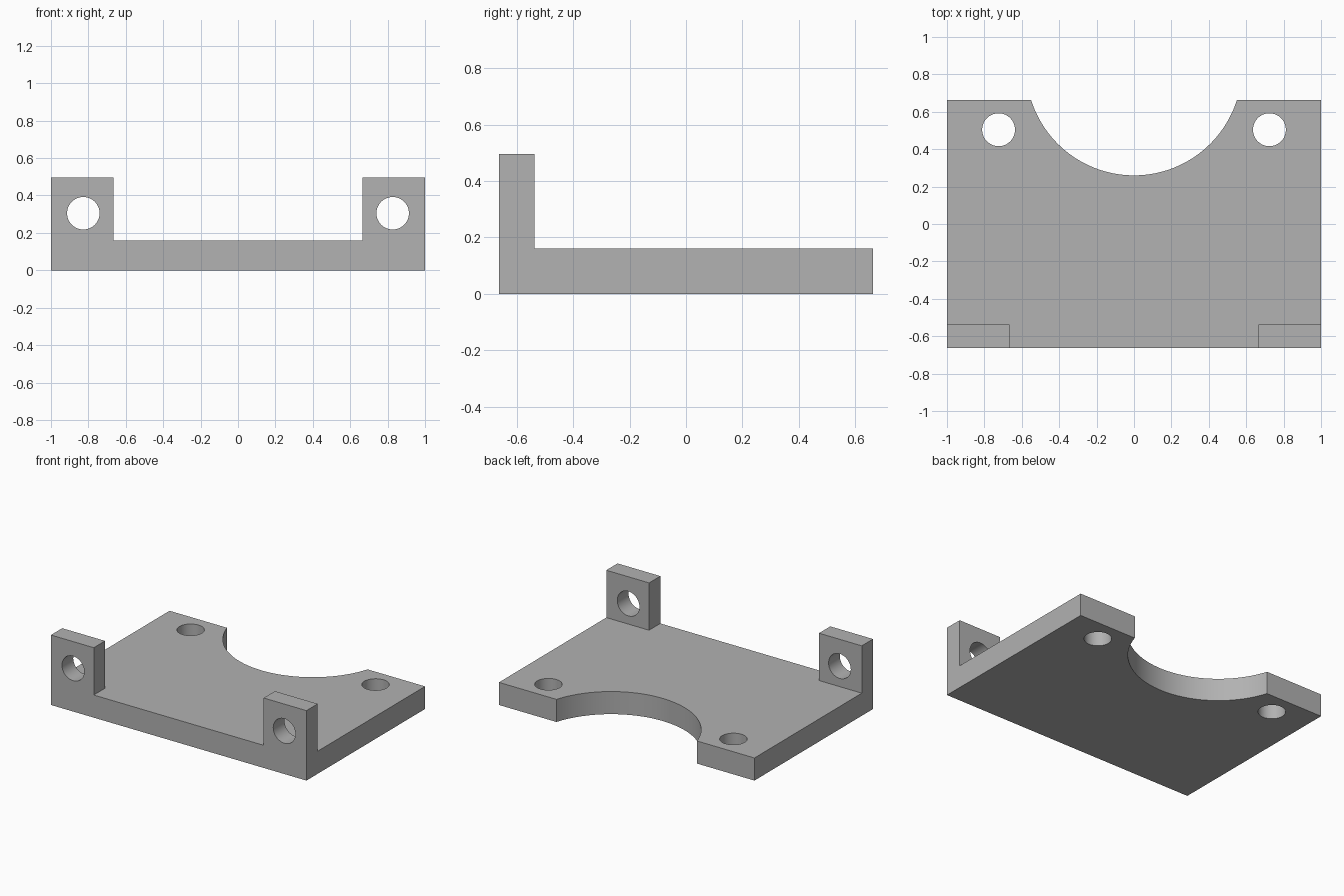
import bpy
import bmesh
import math

W, D = 1.0, 0.663            # half width, half depth
PLATE_H, TAB_H = 0.16, 0.495
TAB_IN, TAB_BACK = 0.665, -0.537

old = bpy.data.objects.get("Cube")
if old:
    bpy.data.objects.remove(old, do_unlink=True)

grey = bpy.data.materials.new("plain grey")
grey.use_nodes = True
colour = (0.445, 0.445, 0.445, 1)
grey.diffuse_color = colour
for node in grey.node_tree.nodes:
    if node.type == 'BSDF_PRINCIPLED':
        node.inputs["Base Color"].default_value = colour


def block(name, low, high):
    """Box between two opposite corners."""
    size = [h - l for l, h in zip(low, high)]
    centre = [(l + h) / 2 for l, h in zip(low, high)]
    bpy.ops.mesh.primitive_cube_add(size=1, location=centre)
    obj = bpy.context.object
    obj.name = name
    obj.scale = size
    bpy.ops.object.transform_apply(location=True, rotation=True, scale=True)
    obj.data.materials.append(grey)
    return obj


def drill(name, centre, radius, sides, along_y=False):
    """Cylinder used as a cutter."""
    turn = math.pi / 2 if along_y else 0
    bpy.ops.mesh.primitive_cylinder_add(vertices=sides, radius=radius, depth=1,
                                        location=centre, rotation=(turn, 0, 0))
    obj = bpy.context.object
    obj.name = name
    obj.hide_render = True
    obj.data.materials.append(grey)
    return obj


def combine(target, other, operation):
    """Apply a boolean and discard the second object."""
    mod = target.modifiers.new(other.name, 'BOOLEAN')
    mod.operation = operation
    mod.solver = 'EXACT'
    mod.object = other
    bpy.context.view_layer.objects.active = target
    bpy.ops.object.modifier_apply(modifier=mod.name)
    bpy.data.objects.remove(other, do_unlink=True)


# Base plate
bracket = block("mounting_bracket", (-W, -D, 0), (W, D, PLATE_H))

# Upright front tabs, plus the holes through tabs and rear corners
for side in (-1, 1):
    xs = sorted((side * TAB_IN, side * W))
    tab = block("tab", (xs[0], -D, PLATE_H / 2), (xs[1], TAB_BACK, TAB_H))
    combine(bracket, tab, 'UNION')
    combine(bracket, drill("tab_hole", (side * 0.827, -0.6, 0.305), 0.087, 48, True),
            'DIFFERENCE')
    combine(bracket, drill("plate_hole", (side * 0.724, 0.504, 0), 0.088, 48),
            'DIFFERENCE')

# Round notch in the rear edge
combine(bracket, drill("rear_notch", (0, 0.837, 0), 0.577, 128), 'DIFFERENCE')

# Merge coplanar faces and shade the curved walls smoothly
bm = bmesh.new()
bm.from_mesh(bracket.data)
bmesh.ops.remove_doubles(bm, verts=bm.verts, dist=0.0001)
bmesh.ops.dissolve_limit(bm, angle_limit=math.radians(0.5),
                         verts=bm.verts, edges=bm.edges)
bm.to_mesh(bracket.data)
bm.free()

bpy.ops.object.select_all(action='DESELECT')
bracket.select_set(True)
bpy.context.view_layer.objects.active = bracket
bpy.ops.object.shade_smooth_by_angle(angle=math.radians(30))
